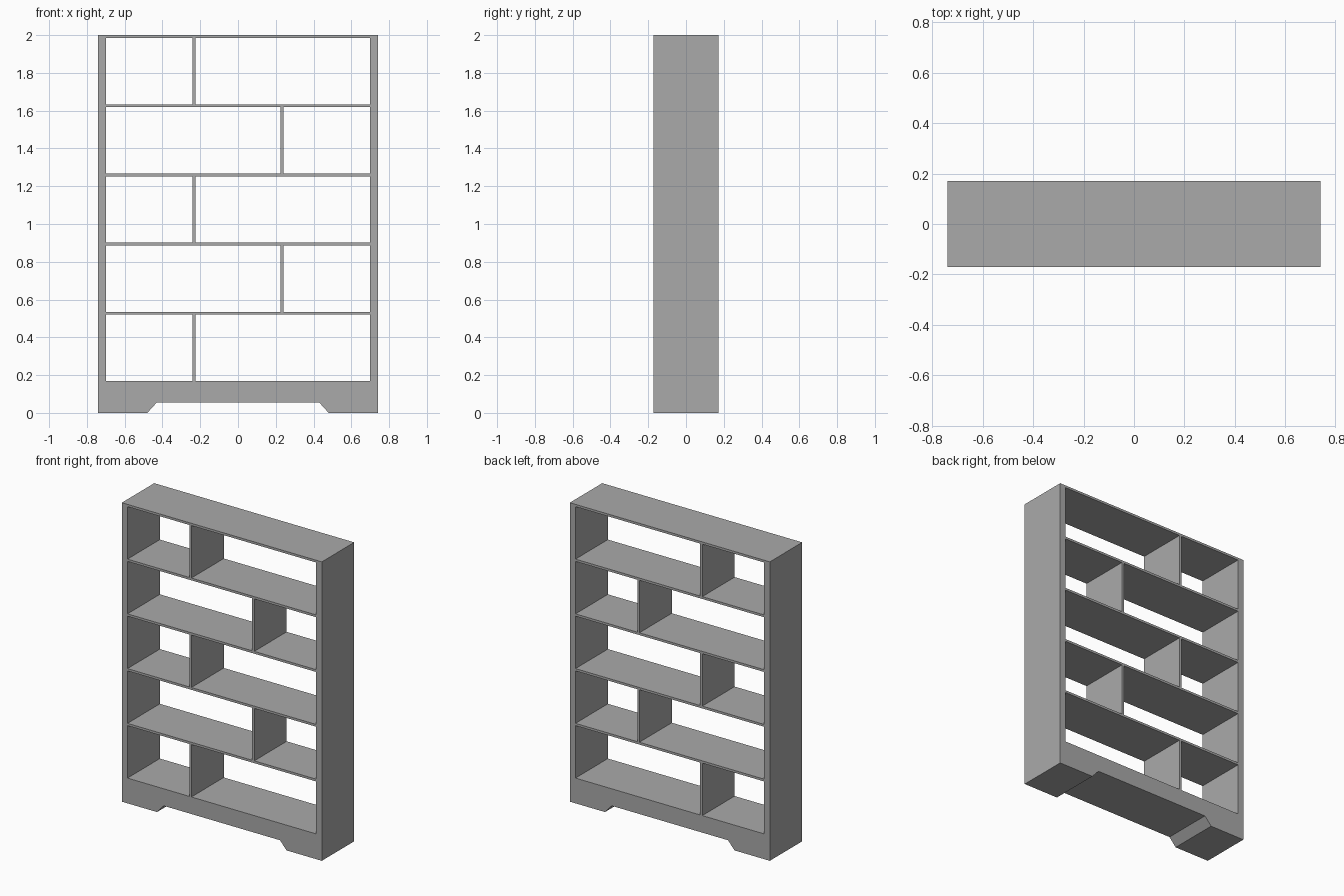
import bpy, bmesh

if "Cube" in bpy.data.objects:
    bpy.data.objects.remove(bpy.data.objects["Cube"])

HALF_D = 0.171          # half depth
T = 0.0155              # board thickness
INNER = 0.698           # half width of the opening
BASE, TOP = 0.169, 2.0 - T
BAYS = 5

grey = bpy.data.materials.new("grey")
grey.diffuse_color = (0.4, 0.4, 0.4, 1)
grey.use_nodes = True
grey.node_tree.nodes["Principled BSDF"].inputs["Base Color"].default_value = grey.diffuse_color


def add_object(name, bm):
    mesh = bpy.data.meshes.new(name)
    bmesh.ops.recalc_face_normals(bm, faces=bm.faces)
    bm.to_mesh(mesh)
    bm.free()
    mesh.materials.append(grey)
    obj = bpy.data.objects.new(name, mesh)
    bpy.context.collection.objects.link(obj)
    return obj


def board(name, x0, x1, z0, z1):
    bm = bmesh.new()
    bmesh.ops.create_cube(bm, size=1)
    for v in bm.verts:
        v.co = (x1 if v.co.x > 0 else x0,
                HALF_D if v.co.y > 0 else -HALF_D,
                z1 if v.co.z > 0 else z0)
    return add_object(name, bm)


# Frame: half of the sides, top and notched base, mirrored
profile = [(0, 0.055), (0.43, 0.055), (0.48, 0), (0.74, 0), (0.74, 2), (0, 2),
           (0, TOP), (INNER, TOP), (INNER, BASE), (0, BASE)]
bm = bmesh.new()
front = bm.faces.new([bm.verts.new((x, -HALF_D, z)) for x, z in profile])
ext = bmesh.ops.extrude_face_region(bm, geom=[front], use_keep_orig=True)
bmesh.ops.translate(bm, vec=(0, 2 * HALF_D, 0),
                    verts=[g for g in ext["geom"] if isinstance(g, bmesh.types.BMVert)])
# open the two ends on the mirror plane
ends = [f for f in bm.faces if all(abs(v.co.x) < 1e-6 for v in f.verts)]
bmesh.ops.delete(bm, geom=ends, context='FACES_ONLY')
frame = add_object("frame", bm)
mirror = frame.modifiers.new("mirror", 'MIRROR')
mirror.use_axis[0] = True
mirror.use_clip = True

# Shelves and alternating dividers
gap = (TOP - BASE - (BAYS - 1) * T) / BAYS
for i in range(BAYS):
    z = BASE + i * (gap + T)
    x = INNER / 3 * (-1 if i % 2 == 0 else 1)
    board(f"divider_{i + 1}", x - T / 2, x + T / 2, z, z + gap)
    if i < BAYS - 1:
        board(f"shelf_{i + 1}", -INNER, INNER, z + gap, z + gap + T)
